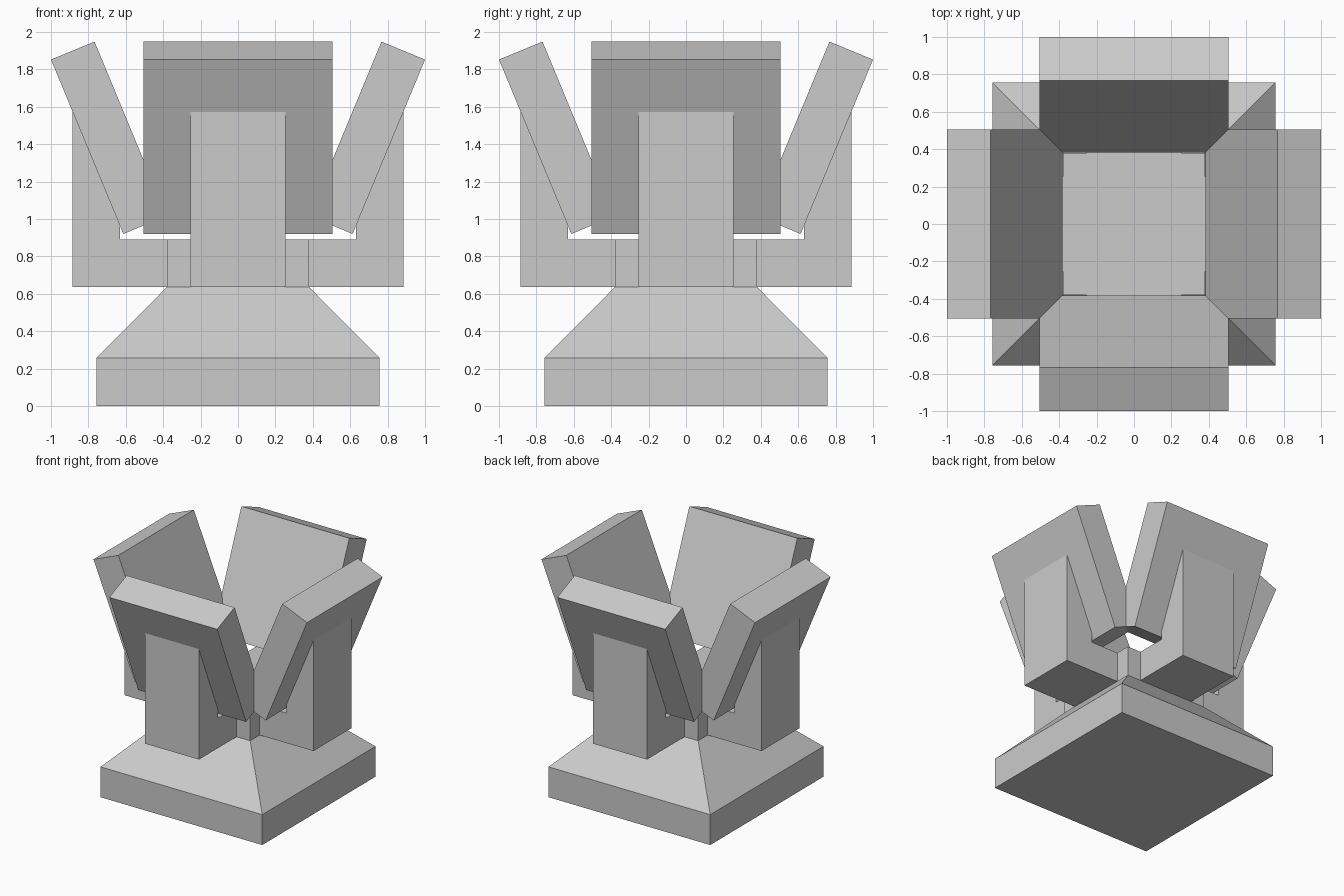
import bpy, bmesh, math
from mathutils import Matrix

cube = bpy.data.objects.get("Cube")
if cube:
    bpy.data.objects.remove(cube, do_unlink=True)

stone = bpy.data.materials.new("plain grey")
stone.use_nodes = True
GREY = (0.6, 0.6, 0.6, 1.0)
stone.diffuse_color = GREY
stone.node_tree.nodes["Principled BSDF"].inputs["Base Color"].default_value = GREY


def finish(name, bm):
    bmesh.ops.recalc_face_normals(bm, faces=bm.faces[:])
    mesh = bpy.data.meshes.new(name)
    bm.to_mesh(mesh)
    bm.free()
    mesh.materials.append(stone)
    obj = bpy.data.objects.new(name, mesh)
    bpy.context.collection.objects.link(obj)
    return obj


def square_stack(name, levels):
    """Stack square rings given as (half width, height) and close both ends."""
    bm = bmesh.new()
    rings = [[bm.verts.new((sx * h, sy * h, z))
              for sx, sy in ((-1, -1), (1, -1), (1, 1), (-1, 1))]
             for h, z in levels]
    for low, high in zip(rings, rings[1:]):
        for i in range(4):
            j = (i + 1) % 4
            bm.faces.new((low[i], low[j], high[j], high[i]))
    bm.faces.new(rings[0])
    bm.faces.new(rings[-1])
    return finish(name, bm)


def prism(name, profile, half_width, angle):
    """Extrude an outward/up profile sideways, then turn it about z."""
    bm = bmesh.new()
    face = bm.faces.new([bm.verts.new((x, -half_width, z)) for x, z in profile])
    side = bmesh.ops.extrude_face_region(bm, geom=[face])["geom"]
    moved = [v for v in side if isinstance(v, bmesh.types.BMVert)]
    bmesh.ops.translate(bm, verts=moved, vec=(0, 2 * half_width, 0))
    bmesh.ops.rotate(bm, verts=bm.verts[:], matrix=Matrix.Rotation(angle, 3, "Z"))
    return finish(name, bm)


# Plinth with sloped shoulders and a square core
square_stack("base", [(0.757, 0), (0.757, 0.257), (0.379, 0.637), (0.379, 0.89)])

# L-shaped arms carrying the leaning panels, one per side
ARM = [(0.379, 0.637), (0.884, 0.637), (0.884, 1.575),
       (0.632, 0.975), (0.632, 0.89), (0.379, 0.89)]
PANEL = [(0.613, 0.92), (1.0, 1.852), (0.767, 1.948), (0.381, 1.016)]

for turn, side in enumerate(("left", "back", "right", "front")):
    angle = turn * math.pi / 2
    prism(side + "_arm", ARM, 0.253, angle)
    prism(side + "_panel", PANEL, 0.505, angle)
